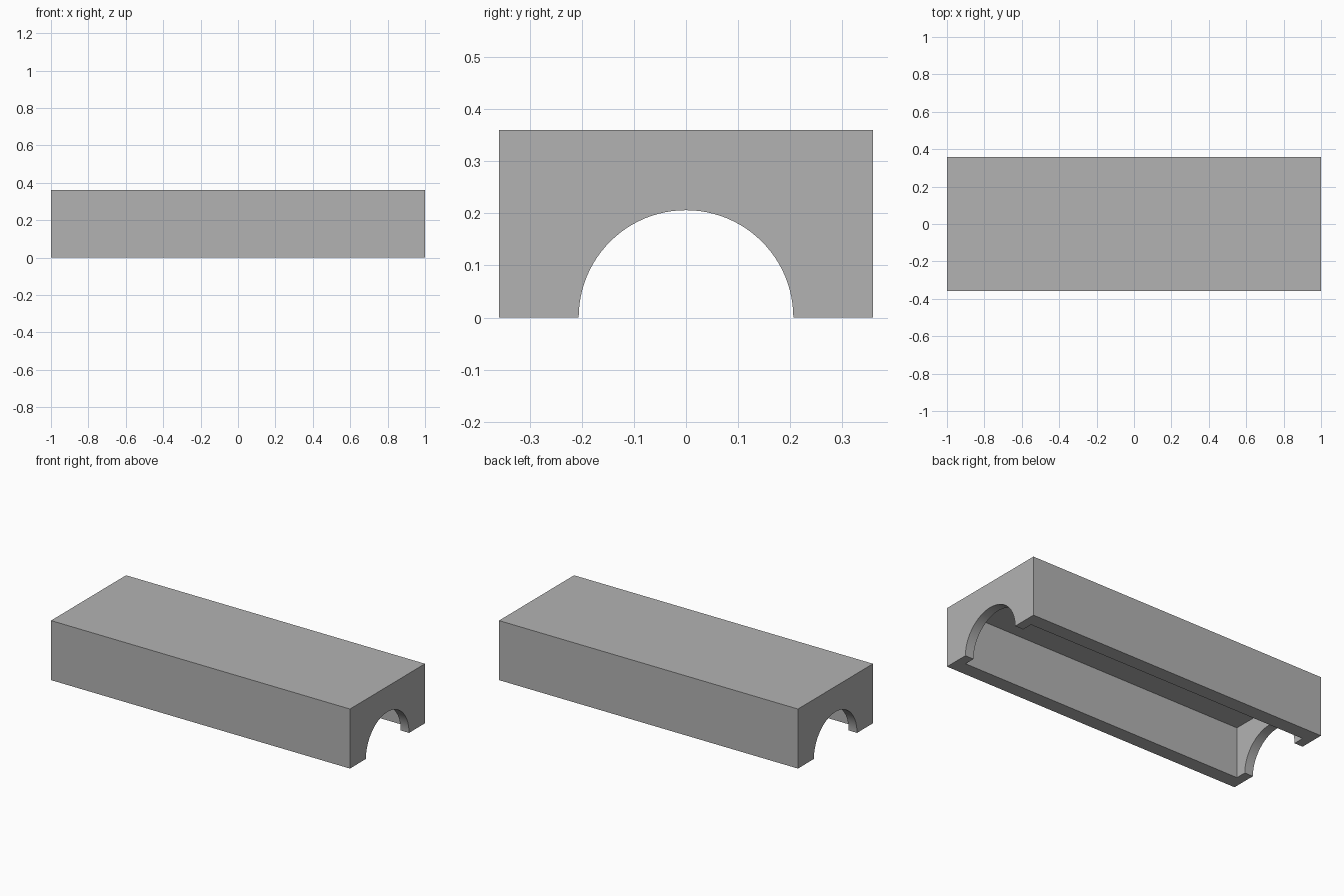
import bpy
import math

LENGTH, WIDTH, HEIGHT = 2.0, 0.717, 0.36
END_WALL, SIDE_WALL, ROOF = 0.056, 0.087, 0.054
ARCH_RADIUS = 0.206

if "Cube" in bpy.data.objects:
    bpy.data.objects.remove(bpy.data.objects["Cube"], do_unlink=True)

grey = bpy.data.materials.new("mid_grey")
grey.use_nodes = True
colour = (0.45, 0.45, 0.45, 1)
grey.diffuse_color = colour
grey.node_tree.nodes["Principled BSDF"].inputs["Base Color"].default_value = colour


def box(name, size, bottom, top):
    """Box centred in plan, spanning the given heights."""
    bpy.ops.mesh.primitive_cube_add(size=1, location=(0, 0, (bottom + top) / 2))
    obj = bpy.context.object
    obj.name = name
    obj.scale = (size[0], size[1], top - bottom)
    bpy.ops.object.transform_apply(location=True, rotation=True, scale=True)
    obj.data.materials.append(grey)
    return obj


# Solid outer block
cover = box("tunnel_cover", (LENGTH, WIDTH), 0, HEIGHT)

# Hollow inside, open at the bottom
cavity = box("cavity_cutter",
             (LENGTH - 2 * END_WALL, WIDTH - 2 * SIDE_WALL), -0.1, HEIGHT - ROOF)

# Round arch through both end walls
bpy.ops.mesh.primitive_cylinder_add(vertices=96, radius=ARCH_RADIUS, depth=LENGTH + 0.2,
                                    rotation=(0, math.pi / 2, 0))
arch = bpy.context.object
arch.name = "arch_cutter"
bpy.ops.object.transform_apply(location=True, rotation=True, scale=True)
arch.data.materials.append(grey)

# Cut, then remove the cutters
bpy.ops.object.select_all(action="DESELECT")
cover.select_set(True)
bpy.context.view_layer.objects.active = cover
for cutter in (cavity, arch):
    cutter.hide_render = True
    cut = cover.modifiers.new(cutter.name, "BOOLEAN")
    cut.operation = "DIFFERENCE"
    cut.solver = "EXACT"
    cut.object = cutter
    bpy.ops.object.modifier_apply(modifier=cut.name)
    bpy.data.objects.remove(cutter, do_unlink=True)

bpy.ops.object.shade_smooth_by_angle(angle=math.radians(30))
